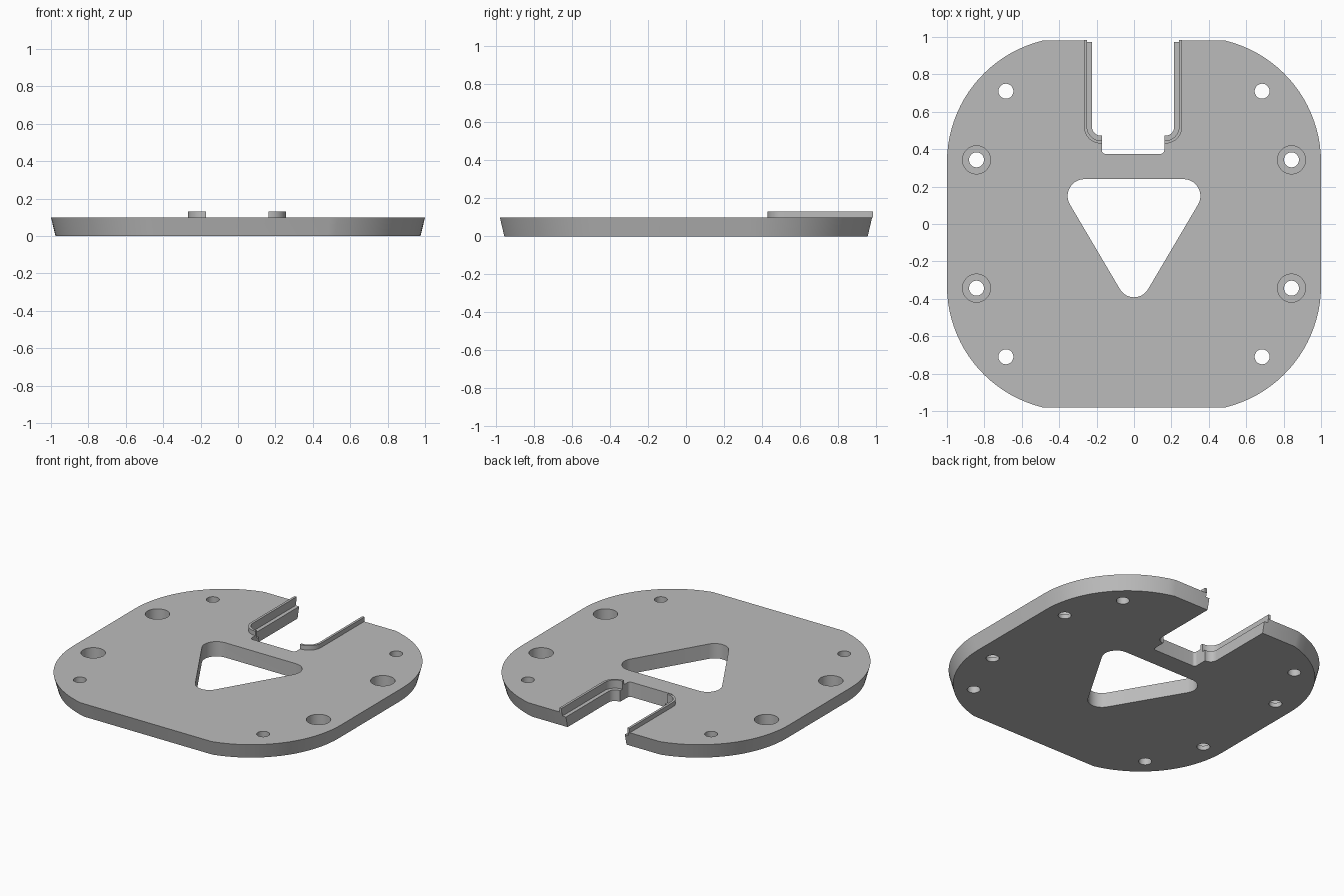
import bpy, bmesh, math
from mathutils import Vector

if "Cube" in bpy.data.objects:
    bpy.data.objects.remove(bpy.data.objects["Cube"])

grey = bpy.data.materials.new("plain grey")
grey.diffuse_color = (0.5, 0.5, 0.5, 1)
grey.use_nodes = True
grey.node_tree.nodes["Principled BSDF"].inputs["Base Color"].default_value = grey.diffuse_color


def arc(cx, cy, r, a0, a1, n=10):
    """Points along an arc, angles in degrees."""
    return [(cx + r * math.cos(math.radians(a0 + (a1 - a0) * i / n)),
             cy + r * math.sin(math.radians(a0 + (a1 - a0) * i / n))) for i in range(n + 1)]


def prism(name, bottom, top, z0, z1):
    """Closed solid between two matching outlines."""
    bm = bmesh.new()
    lo = [bm.verts.new((x, y, z0)) for x, y in bottom]
    hi = [bm.verts.new((x, y, z1)) for x, y in top]
    n = len(lo)
    bm.faces.new(lo[::-1])
    bm.faces.new(hi)
    for i in range(n):
        j = (i + 1) % n
        bm.faces.new((lo[i], lo[j], hi[j], hi[i]))
    bmesh.ops.recalc_face_normals(bm, faces=bm.faces)
    me = bpy.data.meshes.new(name)
    bm.to_mesh(me)
    bm.free()
    me.materials.append(grey)
    ob = bpy.data.objects.new(name, me)
    bpy.context.collection.objects.link(ob)
    return ob


def select(ob):
    bpy.ops.object.select_all(action='DESELECT')
    ob.select_set(True)
    bpy.context.view_layer.objects.active = ob


def cut(ob, outline, z0=-0.1, z1=0.3):
    """Subtract a straight prism from the object."""
    cutter = prism("cutter", outline, outline, z0, z1)
    cutter.hide_render = True
    mod = ob.modifiers.new("cut", 'BOOLEAN')
    mod.operation = 'DIFFERENCE'
    mod.solver = 'EXACT'
    mod.object = cutter
    select(ob)
    bpy.ops.object.modifier_apply(modifier=mod.name)
    bpy.data.objects.remove(cutter, do_unlink=True)


def slot(half, floor, r, y_end, cx=-0.005):
    """U-shaped outline with rounded floor corners."""
    return ([(cx - half, y_end)]
            + arc(cx - half + r, floor + r, r, 180, 270)
            + arc(cx + half - r, floor + r, r, 270, 360)
            + [(cx + half, y_end)])


# Plate: large corner arcs, straight front and back, sides tapering inward below
a_end = math.degrees(math.acos((0.49 - 0.331) / 0.669))
quarter = arc(0.331, 0.33, 0.669, 0, a_end, 20)
quarter[-1] = (0.49, 0.98)
outline = (quarter + [(-x, y) for x, y in quarter[::-1]]
           + [(-x, -y) for x, y in quarter] + [(x, -y) for x, y in quarter[::-1]])
base = [(x * 0.976, y * 0.976) for x, y in outline]
plate = prism("base_plate", base, outline, 0, 0.1)

# Stepped cable slot at the back: ledge, wide slot and narrow inner slot
cut(plate, slot(0.246, 0.446, 0.074, 1.2), 0.075, 0.3)
cut(plate, slot(0.22, 0.472, 0.048, 1.2))
cut(plate, slot(0.167, 0.375, 0.02, 0.7))

# Rounded triangular opening
cut(plate, arc(0.265, 0.15, 0.09, -30, 90) + arc(-0.265, 0.15, 0.09, 90, 210)
    + arc(0, -0.305, 0.087, 210, 330))

# Screw holes, the side ones counterbored
for sx in (-1, 1):
    for sy in (-1, 1):
        cut(plate, arc(sx * 0.685, sy * 0.71, 0.04, 0, 352.5, 47))
        cut(plate, arc(sx * 0.842, sy * 0.343, 0.04, 0, 352.5, 47))
        cut(plate, arc(sx * 0.842, sy * 0.343, 0.075, 0, 352.5, 47), 0.03, 0.3)

# Thin raised rails curving around the slot
parts = [plate]
for side, name in ((-1, "left_rail"), (1, "right_rail")):
    outer = [(0.167, 0.43)] + arc(0.172, 0.52, 0.09, 270, 360) + [(0.262, 0.983)]
    inner = [(0.167, 0.446)] + arc(0.172, 0.52, 0.074, 270, 360) + [(0.246, 0.983)]
    shape = [(side * x - 0.005, y) for x, y in outer + inner[::-1]]
    parts.append(prism(name, shape, shape, 0.1, 0.13))

for ob in parts:
    select(ob)
    bpy.ops.object.shade_smooth_by_angle(angle=math.radians(20))
